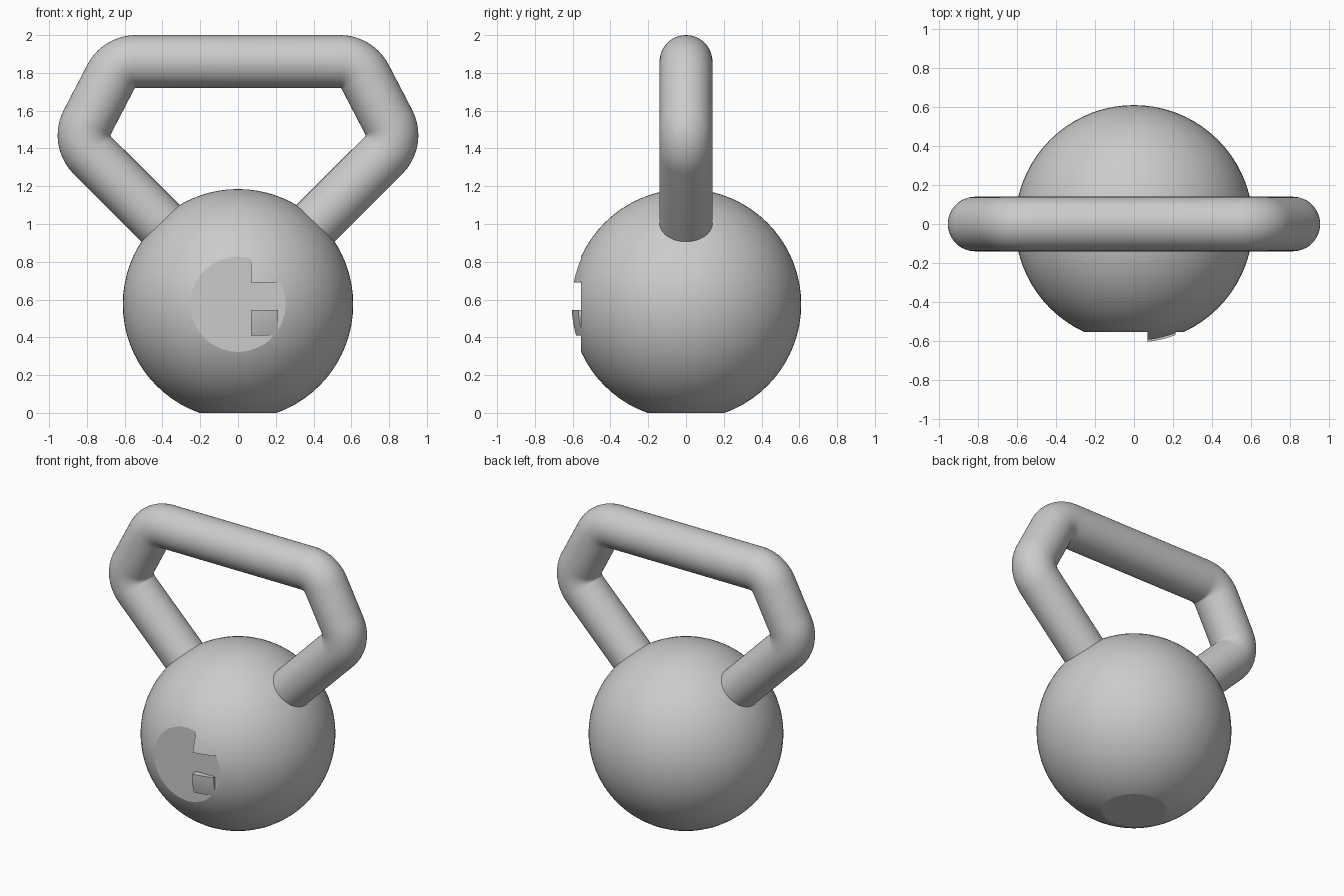
import bpy, bmesh
from math import sin, cos, pi, radians
from mathutils import Vector

if "Cube" in bpy.data.objects:
    bpy.data.objects.remove(bpy.data.objects["Cube"])

R, CZ = 0.61, 0.575          # ball radius and centre height
FLAT_Y = -0.555              # front flat plane


def finish(name, bm):
    bmesh.ops.recalc_face_normals(bm, faces=bm.faces)
    me = bpy.data.meshes.new(name)
    bm.to_mesh(me)
    bm.free()
    ob = bpy.data.objects.new(name, me)
    bpy.context.collection.objects.link(ob)
    bpy.ops.object.select_all(action='DESELECT')
    ob.select_set(True)
    bpy.context.view_layer.objects.active = ob
    bpy.ops.object.shade_smooth_by_angle(angle=radians(14))
    return ob


def cut_ball(name, planes):
    """Ball trimmed by planes (point, outward normal), each cut capped."""
    bm = bmesh.new()
    bmesh.ops.create_uvsphere(bm, u_segments=72, v_segments=36, radius=R)
    bmesh.ops.translate(bm, verts=bm.verts, vec=(0, 0, CZ))
    for co, no in planes:
        bmesh.ops.bisect_plane(bm, geom=bm.verts[:] + bm.edges[:] + bm.faces[:],
                               plane_co=co, plane_no=no, clear_outer=True)
        rim = [e for e in bm.edges if e.is_boundary]
        bmesh.ops.holes_fill(bm, edges=rim, sides=0)
    return finish(name, bm)


# Ball with flat base and round front flat
cut_ball("ball", [((0, 0, 0), (0, 0, -1)), ((0, FLAT_Y, 0), (0, -1, 0))])

# Two raised patches of the ball surface left standing on the front flat
for name, z0, z1 in (("upper_front_patch", 0.69, 0.84),
                     ("lower_front_patch", 0.41, 0.545)):
    cut_ball(name, [((0, FLAT_Y, 0), (0, 1, 0)),
                    ((0.07, 0, 0), (-1, 0, 0)), ((0.213, 0, 0), (1, 0, 0)),
                    ((0, 0, z0), (0, 0, -1)), ((0, 0, z1), (0, 0, 1))])

# Handle: rounded bends joined by straight tubes, right half then mirrored
TUBE, BEND, SIDES, STEPS = 0.14, 0.15, 48, 10
path = []                    # (centre line point, outward direction in xz)
for cx, cz, a0, a1 in ((0.54, 1.71, 90, 27.5), (0.665, 1.47, 27.5, -45)):
    for i in range(STEPS + 1):
        a = radians(a0 + (a1 - a0) * i / STEPS)
        n = Vector((cos(a), 0, sin(a)))
        path.append((Vector((cx, 0, cz)) + n * BEND, n))
path.append((Vector((0.395, 0, 0.988)), path[-1][1]))   # end inside the ball
flip = Vector((-1, 1, 1))
path = [(p * flip, n * flip) for p, n in reversed(path)] + path

bm = bmesh.new()
rings = []
for p, n in path:
    rings.append([bm.verts.new(p + n * TUBE * cos(t) + Vector((0, TUBE * sin(t), 0)))
                  for t in (2 * pi * k / SIDES for k in range(SIDES))])
for a, b in zip(rings, rings[1:]):
    for k in range(SIDES):
        j = (k + 1) % SIDES
        bm.faces.new((a[k], a[j], b[j], b[k]))
bm.faces.new(rings[0])
bm.faces.new(rings[-1])
finish("handle", bm)
